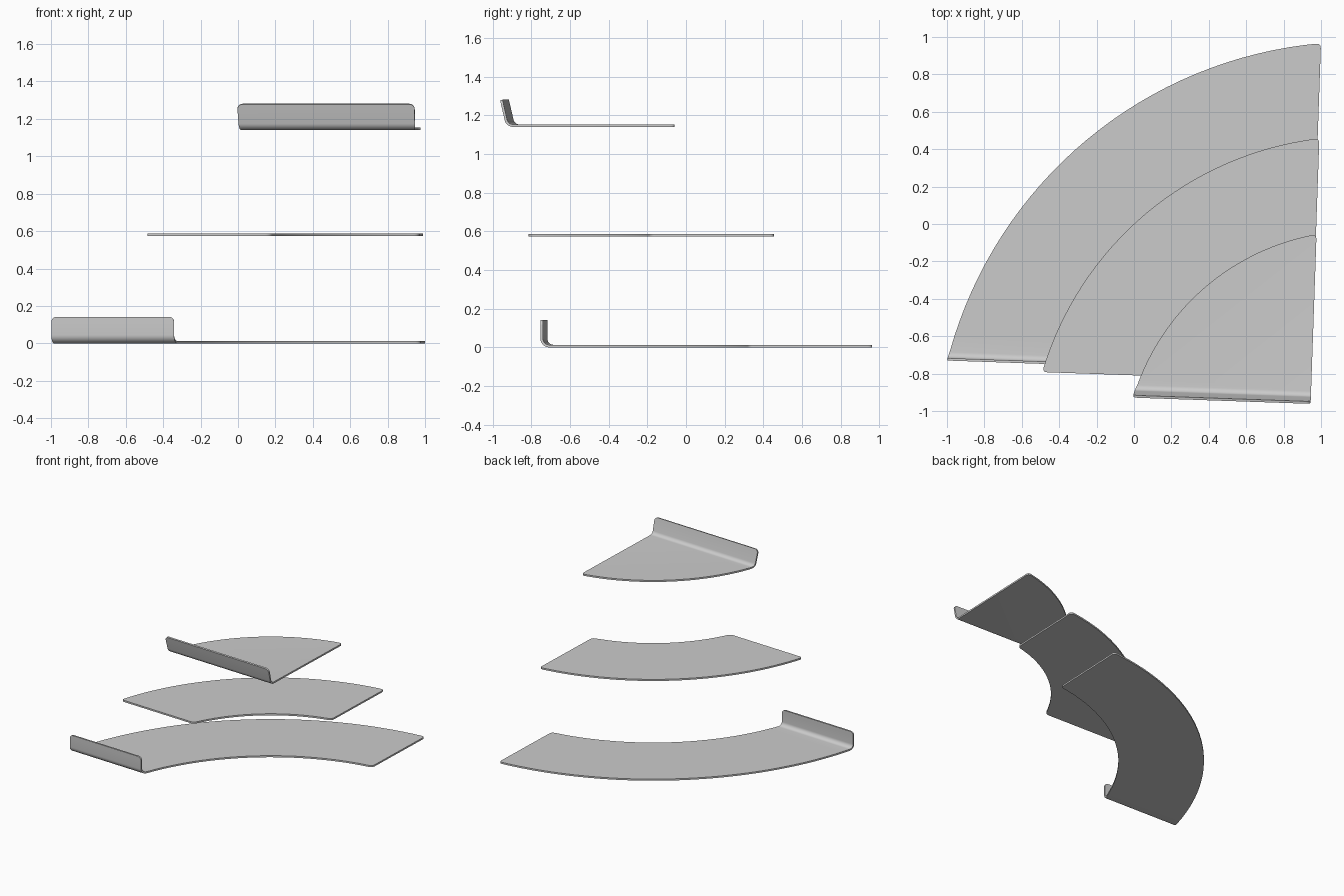
import bpy, bmesh, math
from mathutils import Vector, Matrix

if "Cube" in bpy.data.objects:
    bpy.data.objects.remove(bpy.data.objects["Cube"])

CENTRE = (1.197, -1.29)      # shared centre of all arcs
TURN = math.radians(-2)      # slight turn of the whole set
THICK = 0.013
BEND = 0.045                 # outer bend radius of the flanges
CORNER = 0.028


def arc_u(r, v):
    return -math.sqrt(r * r - v * v)


def arc(r, start, end, n):
    """Points on a circle between two (u, v) points, both included."""
    a, b = math.atan2(start.y, start.x), math.atan2(end.y, end.x)
    return [Vector((r * math.cos(a + (b - a) * i / n), r * math.sin(a + (b - a) * i / n)))
            for i in range(n + 1)]


def round_corners(pts, corners):
    """Replace the chosen corners by small curves."""
    out = []
    for i, p in enumerate(pts):
        if i not in corners:
            out.append(p)
            continue
        a = p + (pts[i - 1] - p).normalized() * CORNER
        b = p + (pts[(i + 1) % len(pts)] - p).normalized() * CORNER
        for k in range(6):
            t = k / 5
            out.append(a * (1 - t) ** 2 + p * 2 * t * (1 - t) + b * t * t)
    return out


def tray(name, z, outer, inner, side_u, low_v, flange_h=0.0, lean=0.0):
    """Arc-shaped sheet; optional flange bent up along its low edge.
    low_v is the outermost v at the foot of the flange."""
    v0 = low_v + (BEND if flange_h else 0)

    def right_u(v):
        return arc_u(inner, v) if inner else side_u

    # flat sheet outline
    left, right = Vector((arc_u(outer, v0), v0)), Vector((right_u(v0), v0))
    top_out = Vector((side_u, math.sqrt(outer ** 2 - side_u ** 2)))
    pts, corners = [left], set()
    if inner:
        top_in = Vector((side_u, math.sqrt(inner ** 2 - side_u ** 2)))
        pts += arc(inner, right, top_in, 24)
        corners.add(len(pts) - 1)
    else:
        pts.append(right)
    corners.add(len(pts))
    pts += arc(outer, top_out, left, 32)[:-1]
    if not flange_h:
        corners |= {0, 1}
    pts = round_corners(pts, corners)

    bm = bmesh.new()
    verts = [bm.verts.new((p.x, p.y, 0)) for p in pts]
    bm.faces.new(verts)

    # flange: bend rows, then the straight wall with rounded top corners
    if flange_h:
        rows = []
        full = math.pi / 2 - lean
        for i in range(1, 9):
            a = full * i / 8
            rows.append((v0 - BEND * math.sin(a), BEND * (1 - math.cos(a)), 0))
        fv, fz, _ = rows[-1]
        for k in range(6):
            a = math.pi / 2 * k / 5
            h = flange_h - CORNER * (1 - math.sin(a))
            rows.append((fv - (h - fz) * math.tan(lean), h, CORNER * (1 - math.cos(a))))
        prev = (verts[0], verts[1])
        for v, h, inset in rows:
            cur = (bm.verts.new((arc_u(outer, v) + inset, v, h)),
                   bm.verts.new((right_u(v) - inset, v, h)))
            bm.faces.new((cur[0], cur[1], prev[1], prev[0]))
            prev = cur

    bm.transform(Matrix.Translation((*CENTRE, z)) @ Matrix.Rotation(TURN, 4, 'Z'))
    mesh = bpy.data.meshes.new(name)
    bm.to_mesh(mesh)
    bm.free()
    ob = bpy.data.objects.new(name, mesh)
    bpy.context.collection.objects.link(ob)
    bpy.ops.object.select_all(action='DESELECT')
    ob.select_set(True)
    bpy.context.view_layer.objects.active = ob

    # sheet thickness, grown upwards / inwards
    sol = ob.modifiers.new("thickness", 'SOLIDIFY')
    sol.thickness, sol.offset, sol.use_even_offset = THICK, 1, True
    bpy.ops.object.modifier_apply(modifier=sol.name)
    bpy.ops.object.shade_smooth_by_angle(angle=math.radians(30))
    return ob


# three overlapping concentric sheets, lowest to highest
tray("lower_curved_plate", 0.0, 2.265, 1.63, -0.276, 0.483, flange_h=0.142)
tray("middle_curved_plate", 0.573, 1.76, 1.13, -0.267, 0.439)
tray("upper_sector_plate", 1.14, 1.255, None, -0.264, 0.342,
     flange_h=0.138, lean=math.radians(13))
